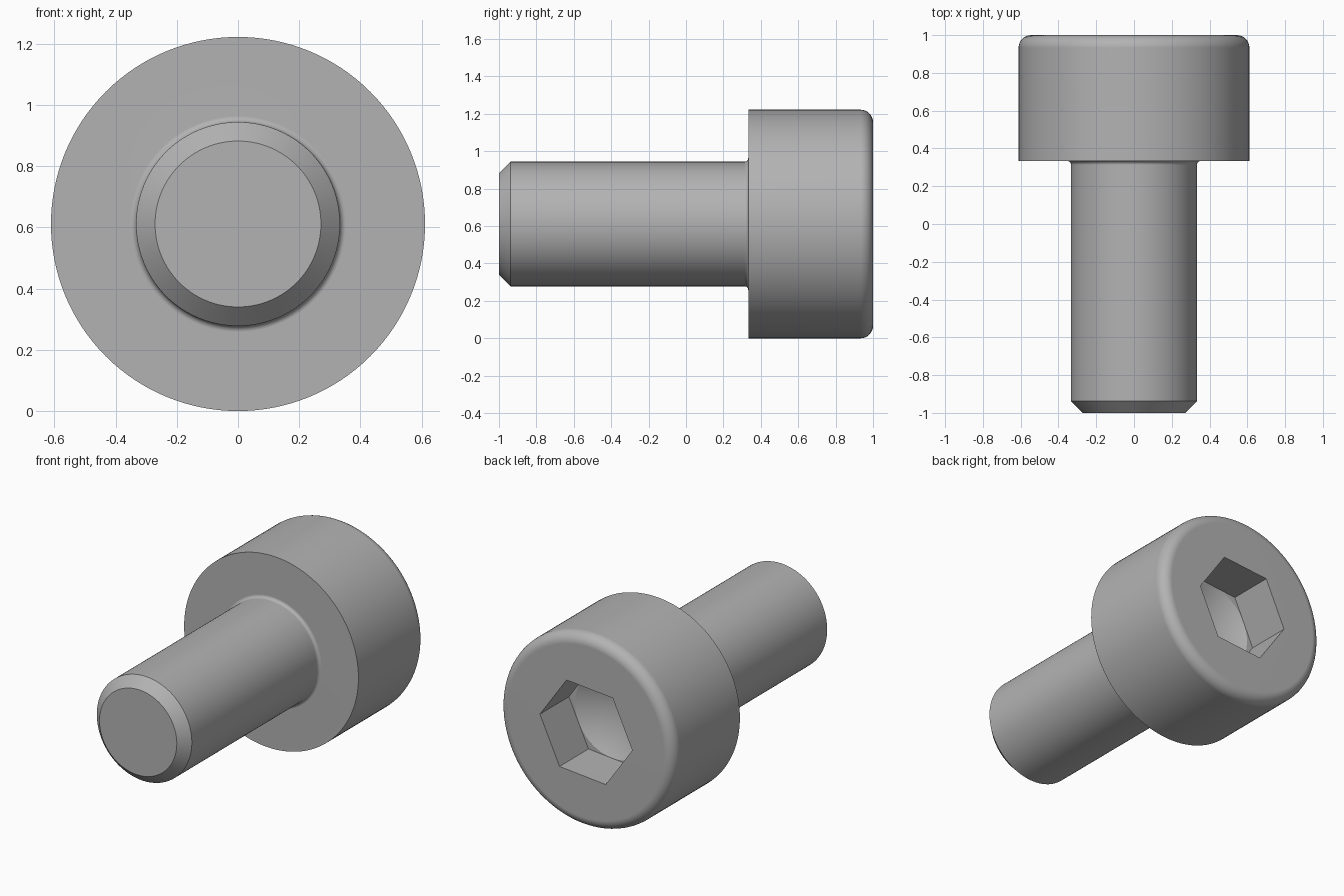
import bpy, bmesh
from math import sin, cos, pi, radians, sqrt
from mathutils import Matrix, Vector

cube = bpy.data.objects.get("Cube")
if cube:
    bpy.data.objects.remove(cube, do_unlink=True)

# Main sizes: the screw lies along y with its head at the back
HEAD_R, SHAFT_R = 0.611, 0.333
SHOULDER_Y, BACK_Y, TIP_Y = 0.333, 1.0, -1.0
ROUND, CHAMFER, NECK = 0.067, 0.062, 0.02
HEX_R, SOCKET_DEPTH = 0.325, 0.29
AXIS_Z = HEAD_R

steel = bpy.data.materials.new("grey steel")
steel.use_nodes = True
colour = (0.45, 0.45, 0.45, 1)
steel.diffuse_color = colour
steel.node_tree.nodes["Principled BSDF"].inputs["Base Color"].default_value = colour


def arc(r_mid, y_mid, radius, start, end, steps):
    """Profile points (radius, y) along a circular arc, angles in degrees."""
    angles = [radians(start + (end - start) * i / steps) for i in range(steps + 1)]
    return [(r_mid + radius * cos(a), y_mid + radius * sin(a)) for a in angles]


def add_object(name, bm):
    bmesh.ops.recalc_face_normals(bm, faces=bm.faces)
    mesh = bpy.data.meshes.new(name)
    bm.to_mesh(mesh)
    bm.free()
    mesh.materials.append(steel)
    obj = bpy.data.objects.new(name, mesh)
    bpy.context.collection.objects.link(obj)
    return obj


def lathe(name, profile, steps=128):
    """Turn a (radius, y) profile about the screw axis."""
    bm = bmesh.new()
    verts = [bm.verts.new((r, y, AXIS_Z)) for r, y in profile]
    edges = [bm.edges.new(pair) for pair in zip(verts, verts[1:])]
    bmesh.ops.spin(bm, geom=verts + edges, cent=(0, 0, AXIS_Z), axis=(0, 1, 0),
                   angle=2 * pi, steps=steps)
    bmesh.ops.remove_doubles(bm, verts=bm.verts, dist=1e-5)
    return add_object(name, bm)


def hex_prism(name, y0, y1, turn):
    bm = bmesh.new()
    ring = [bm.verts.new((HEX_R * cos(turn + i * pi / 3), y0,
                          AXIS_Z + HEX_R * sin(turn + i * pi / 3))) for i in range(6)]
    face = bm.faces.new(ring)
    moved = bmesh.ops.extrude_face_region(bm, geom=[face])["geom"]
    bmesh.ops.translate(bm, vec=(0, y1 - y0, 0),
                        verts=[v for v in moved if isinstance(v, bmesh.types.BMVert)])
    return add_object(name, bm)


# Chamfered shaft, neck fillet and head with a rounded back rim
profile = [(0, TIP_Y), (SHAFT_R - CHAMFER, TIP_Y), (SHAFT_R, TIP_Y + CHAMFER)]
profile += arc(SHAFT_R + NECK, SHOULDER_Y - NECK, NECK, 180, 90, 6)
profile += [(HEAD_R, SHOULDER_Y)]
profile += arc(HEAD_R - ROUND, BACK_Y - ROUND, ROUND, 0, 90, 8)
profile += [(0, BACK_Y)]
screw = lathe("socket_screw", profile)

# Hexagonal socket with a drilled conical floor
floor_y = BACK_Y - SOCKET_DEPTH
drill_r = HEX_R * sqrt(3) / 2 * 0.995
cutters = [
    hex_prism("socket_cutter", floor_y, BACK_Y + 0.1, radians(5)),
    lathe("drill_cutter", [(0, floor_y - drill_r * 0.577), (drill_r, floor_y),
                           (drill_r, floor_y + 0.1), (0, floor_y + 0.1)], 96),
]
bpy.context.view_layer.objects.active = screw
for cutter in cutters:
    cutter.hide_render = True
    cut = screw.modifiers.new("cut", 'BOOLEAN')
    cut.operation, cut.solver, cut.object = 'DIFFERENCE', 'EXACT', cutter
    bpy.ops.object.modifier_apply(modifier=cut.name)
    bpy.data.objects.remove(cutter, do_unlink=True)

# Smooth round surfaces, crisp flats
bpy.ops.object.select_all(action='DESELECT')
screw.select_set(True)
bpy.ops.object.shade_smooth_by_angle(angle=radians(25))
normals = screw.modifiers.new("flat_normals", 'WEIGHTED_NORMAL')
normals.keep_sharp = True
